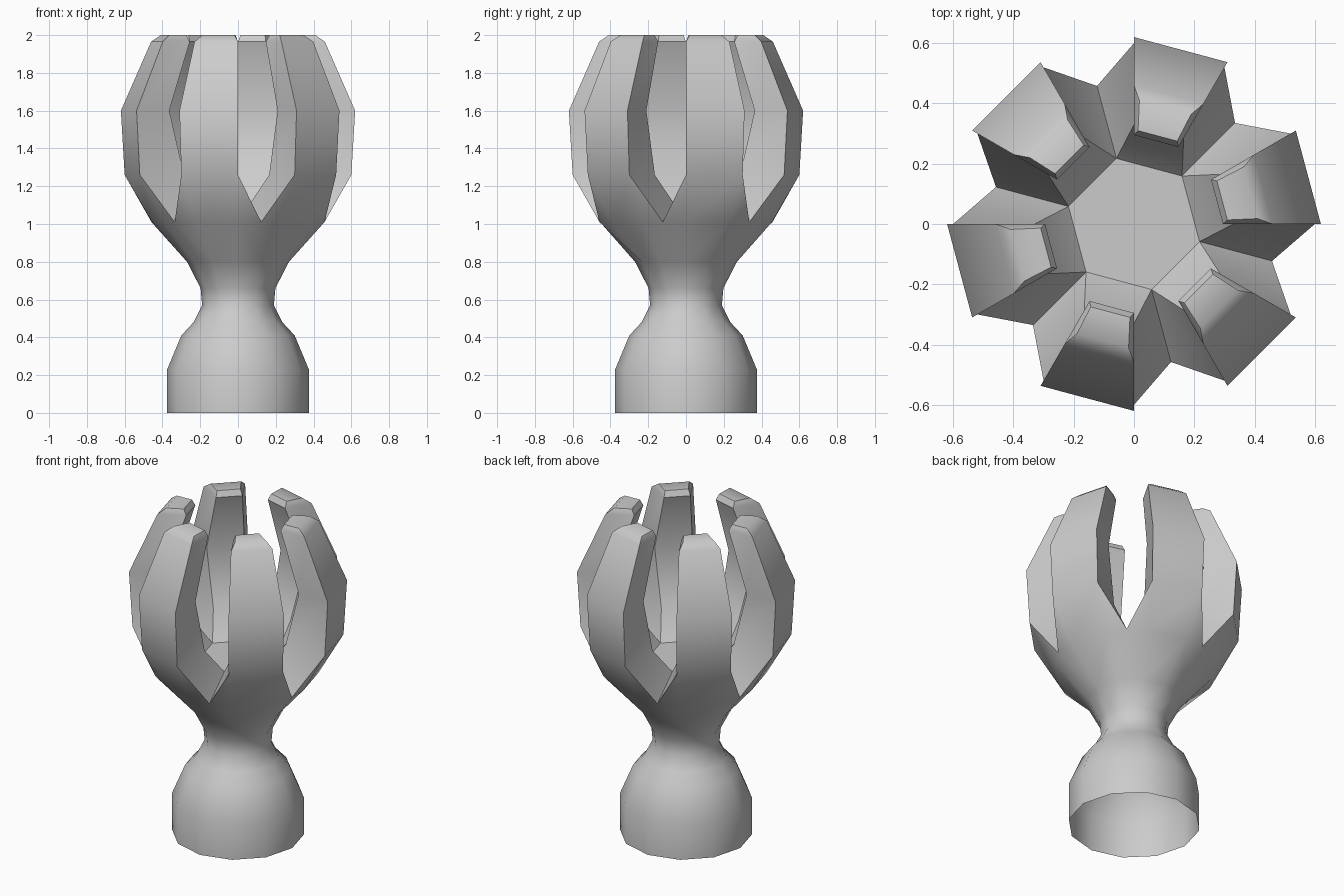
import bpy, bmesh
from math import sin, cos, radians

if "Cube" in bpy.data.objects:
    bpy.data.objects.remove(bpy.data.objects["Cube"])

# Outer profile (radius, height) of the twelve-sided stem, up to the finger roots
STEM = [(.375, 0), (.375, .23), (.30, .41), (.235, .48), (.19, .57),
        (.198, .66), (.27, .80), (.455, 1.01)]
# Finger levels: (outer radius, inner radius, height, angular inset)
FINGER = [(.60, .33, 1.26, 0), (.62, .42, 1.60, 0),
          (.46, .295, 1.965, 0), (.41, .31, 2.0, 2.5)]

bm = bmesh.new()


def vert(r, deg, z):
    return bm.verts.new((r * cos(radians(deg)), r * sin(radians(deg)), z))


# Stem rings, open at the bottom
rings = [[vert(r, 30 * i, z) for i in range(12)] for r, z in STEM]
for lo, hi in zip(rings[:-2], rings[1:-1]):
    for i in range(12):
        j = (i + 1) % 12
        bm.faces.new((lo[i], lo[j], hi[j], hi[i]))

# Valleys between fingers: outer notch and inner floor corner
notch = [vert(.474, 60 * k + 45, 1.01) for k in range(6)]
floor = [vert(.225, 60 * k + 45, 1.10) for k in range(6)]
bm.faces.new(floor)

lo, hi = rings[-2], rings[-1]
for k in range(6):
    a, b, c = 2 * k, 2 * k + 1, (2 * k + 2) % 12
    # Flared cup panels
    bm.faces.new((lo[a], lo[b], hi[b], hi[a]))
    bm.faces.new((lo[b], lo[c], hi[c], notch[k], hi[b]))
    # Finger cross-sections: outer start, outer end, inner end, inner start
    secs = []
    for ro, ri, z, t in FINGER:
        s, e = 60 * k + t, 60 * k + 30 - t
        secs.append([vert(ro, s, z), vert(ro, e, z), vert(ri, e, z), vert(ri, s, z)])
    # Finger root joined to cup, notches and floor
    o0, o1, i1, i0 = secs[0]
    p = k - 1
    bm.faces.new((hi[a], hi[b], o1, o0))
    bm.faces.new((hi[b], notch[k], o1))
    bm.faces.new((notch[p], hi[a], o0))
    bm.faces.new((notch[k], floor[k], i1, o1))
    bm.faces.new((floor[p], notch[p], o0, i0))
    bm.faces.new((floor[k], floor[p], i0, i1))
    # Finger body and tip
    for s0, s1 in zip(secs, secs[1:]):
        for i in range(4):
            j = (i + 1) % 4
            bm.faces.new((s0[i], s0[j], s1[j], s1[i]))
    bm.faces.new(secs[-1])

bmesh.ops.recalc_face_normals(bm, faces=bm.faces[:])
mesh = bpy.data.meshes.new("fingered_cup")
bm.to_mesh(mesh)
bm.free()
obj = bpy.data.objects.new("fingered_cup", mesh)
bpy.context.collection.objects.link(obj)
bpy.context.view_layer.objects.active = obj
obj.select_set(True)
bpy.ops.object.shade_smooth_by_angle(angle=radians(40))
